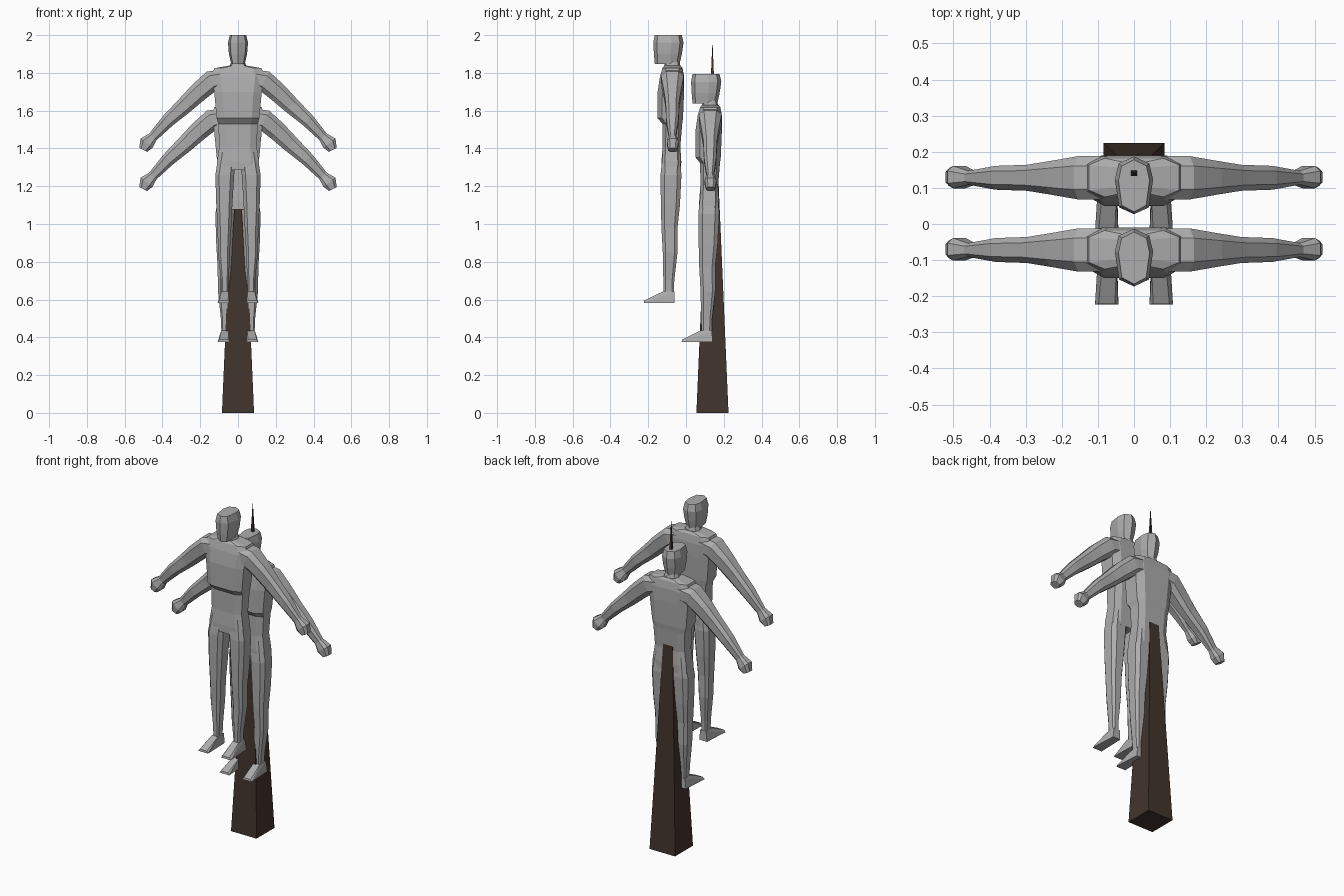
import bpy, bmesh
from mathutils import Vector

if "Cube" in bpy.data.objects:
    bpy.data.objects.remove(bpy.data.objects["Cube"])


def material(name, rgb):
    m = bpy.data.materials.new(name)
    m.diffuse_color = (*rgb, 1)
    m.use_nodes = True
    m.node_tree.nodes["Principled BSDF"].inputs["Base Color"].default_value = m.diffuse_color
    return m


def loft(bm, rings):
    """Skin a list of equal-length point rings and cap both ends."""
    vs = [[bm.verts.new(p) for p in r] for r in rings]
    n = len(vs[0])
    for a, b in zip(vs, vs[1:]):
        for i in range(n):
            j = (i + 1) % n
            bm.faces.new((a[i], a[j], b[j], b[i]))
    bm.faces.new(vs[0][::-1])
    bm.faces.new(vs[-1])


def octagon(c, u, v, a, b, k):
    """Chamfered rectangle around c with half sizes a, b along u, v."""
    pts = [(1, -k), (1, k), (k, 1), (-k, 1), (-1, k), (-1, -k), (-k, -1), (k, -1)]
    return [Vector(c) + u * (a * s) + v * (b * t) for s, t in pts]


X, Y, Z = Vector((1, 0, 0)), Vector((0, 1, 0)), Vector((0, 0, 1))


def level(z, x0, x1, y0, y1, k=0.6):
    return octagon(((x0 + x1) / 2, (y0 + y1) / 2, z), X, Y, (x1 - x0) / 2, (y1 - y0) / 2, k)


def head_ring(z, w, y0, y1):
    d = (y1 - y0)
    half = [(0, y0), (0.78 * w, y0 + 0.12 * d), (w, y0 + 0.6 * d), (0.8 * w, y1 - 0.12 * d)]
    other = [(0, y1)] + [(-x, y) for x, y in half[:0:-1]]
    return [Vector((x, y, z)) for x, y in half + other]


def build_figure():
    bm = bmesh.new()
    # leg, from hip to ankle
    loft(bm, [level(*r) for r in [
        (0.63, .050, .088, -.118, -.064), (0.70, .049, .090, -.120, -.062),
        (0.85, .043, .106, -.123, -.045), (0.98, .036, .108, -.130, -.045),
        (1.10, .030, .115, -.133, -.032), (1.26, .020, .120, -.135, -.024),
        (1.38, .010, .100, -.122, -.034)]])
    # foot
    foot = [(x, y, z) for x0, x1, y, z in [
        (.043, .108, -.223, .583), (.053, .098, -.221, .595),
        (.048, .098, -.060, .583), (.049, .089, -.124, .642), (.049, .089, -.062, .642)]
        for x in (x0, x1)]
    bmesh.ops.convex_hull(bm, input=[bm.verts.new(p) for p in foot])
    # arm and hand, sections square to the sloping arm
    arm = [(.07, 1.770, .050, .060, -.072), (.140, 1.757, .056, .060, -.072),
           (.210, 1.697, .051, .047, -.072), (.280, 1.630, .045, .036, -.072),
           (.370, 1.548, .036, .033, -.072), (.450, 1.462, .026, .019, -.072),
           (.484, 1.428, .040, .031, -.070), (.502, 1.392, .023, .024, -.070)]
    rings = []
    for i, (x, z, a, b, y) in enumerate(arm):
        p, q = arm[max(i - 1, 0)], arm[min(i + 1, len(arm) - 1)]
        d = Vector((q[0] - p[0], 0, q[1] - p[1])).normalized()
        rings.append(octagon((x, y, z), Vector((-d.z, 0, d.x)), Y, a, b, 0.55))
    loft(bm, rings)
    # mirror the limbs
    dup = bmesh.ops.duplicate(bm, geom=bm.verts[:] + bm.edges[:] + bm.faces[:])["geom"]
    for v in dup:
        if isinstance(v, bmesh.types.BMVert):
            v.co.x = -v.co.x
    # torso with the step under the chest
    loft(bm, [level(z, -w, w, y0, y1, 0.65) for z, w, y0, y1 in [
        (1.285, .114, -.130, -.026), (1.33, .111, -.130, -.025),
        (1.41, .099, -.124, -.030), (1.53, .104, -.125, -.020),
        (1.56, .113, -.150, -.016), (1.70, .126, -.150, -.010),
        (1.78, .140, -.138, -.010), (1.825, .125, -.125, -.018),
        (1.838, .050, -.115, -.028)]])
    # neck and head
    loft(bm, [head_ring(*r) for r in [
        (1.825, .048, -.118, -.026), (1.86, .036, -.110, -.036),
        (1.846, .036, -.165, -.034), (1.90, .048, -.170, -.022),
        (1.96, .053, -.173, -.013), (2.00, .043, -.166, -.022)]])
    bmesh.ops.recalc_face_normals(bm, faces=bm.faces[:])
    return bm


def add_object(name, bm, mat, loc=(0, 0, 0)):
    me = bpy.data.meshes.new(name)
    bm.to_mesh(me)
    me.materials.append(mat)
    ob = bpy.data.objects.new(name, me)
    ob.location = loc
    bpy.context.collection.objects.link(ob)


grey = material("body grey", (0.42, 0.42, 0.42))
wood = material("dark wood", (0.055, 0.035, 0.026))

# two identical figures, the rear one lower and pinned on the stake
figure = build_figure()
add_object("front_figure", figure, grey)
add_object("rear_figure", figure, grey, (0, 0.2, -0.207))

# tapered square stake
stake = bmesh.new()
loft(stake, [[Vector((s * h, 0.14 + t * h, z)) for s, t in [(-1, -1), (1, -1), (1, 1), (-1, 1)]]
             for z, h in [(0, 0.085), (1.96, 0.0005)]])
bmesh.ops.recalc_face_normals(stake, faces=stake.faces[:])
add_object("stake", stake, wood)
